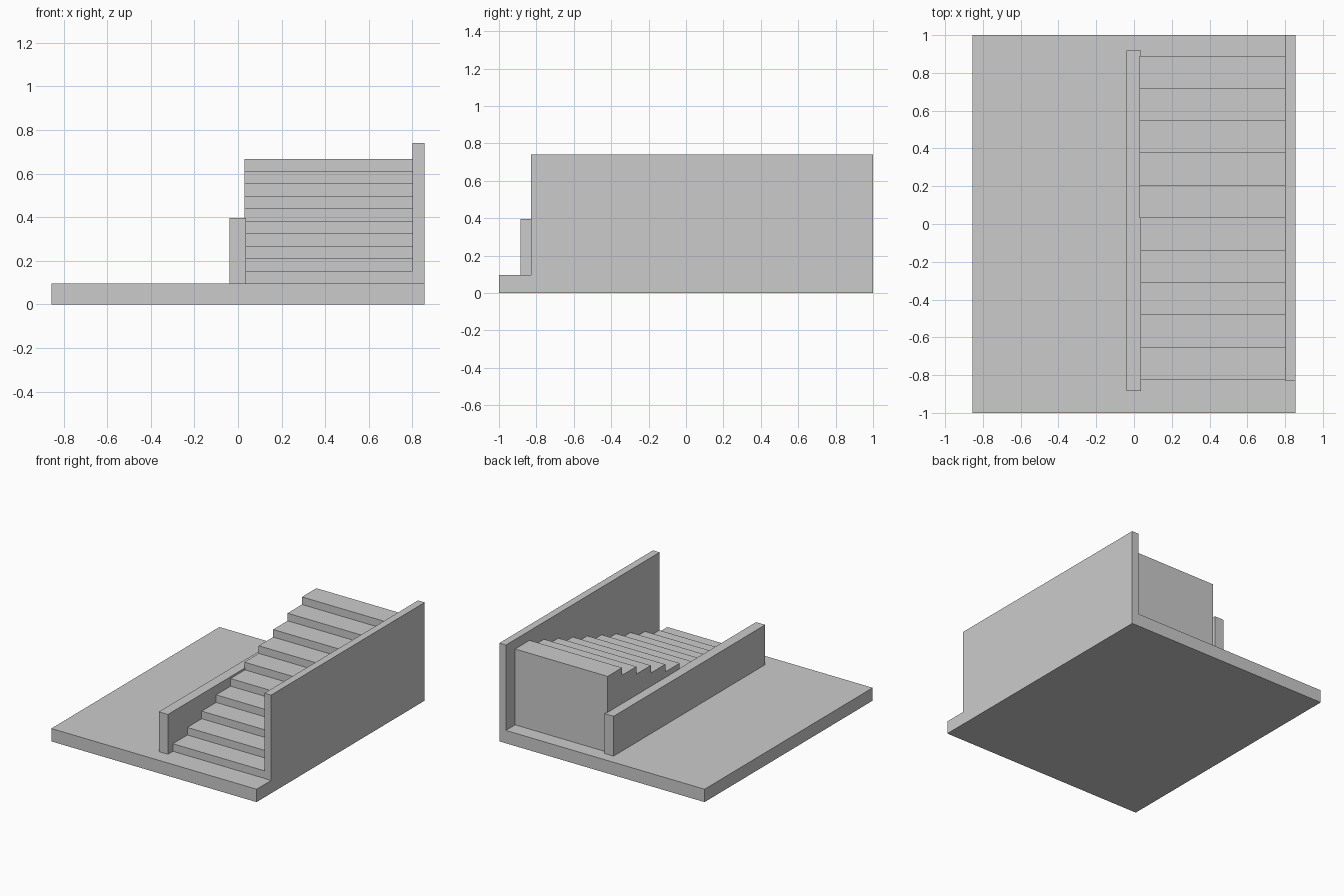
import bpy, bmesh

if "Cube" in bpy.data.objects:
    bpy.data.objects.remove(bpy.data.objects["Cube"])


def extrude_x(name, profile, x0, x1):
    """Solid made by sweeping a closed (y, z) profile from x0 to x1."""
    bm = bmesh.new()
    face = bm.faces.new([bm.verts.new((x0, y, z)) for y, z in profile])
    res = bmesh.ops.extrude_face_region(bm, geom=[face])
    moved = [v for v in res["geom"] if isinstance(v, bmesh.types.BMVert)]
    bmesh.ops.translate(bm, verts=moved, vec=(x1 - x0, 0, 0))
    bmesh.ops.recalc_face_normals(bm, faces=bm.faces)
    mesh = bpy.data.meshes.new(name)
    bm.to_mesh(mesh)
    bm.free()
    obj = bpy.data.objects.new(name, mesh)
    bpy.context.collection.objects.link(obj)
    return obj


def box(name, x, y, z):
    profile = [(y[0], z[0]), (y[1], z[0]), (y[1], z[1]), (y[0], z[1])]
    return extrude_x(name, profile, *x)


BASE_TOP = 0.097

# Ground slab
box("base_slab", (-0.855, 0.855), (-1, 1), (0, BASE_TOP))

# Tall outer wall and low inner wall
box("tall_side_wall", (0.80, 0.855), (-0.828, 1), (BASE_TOP, 0.74))
box("low_side_wall", (-0.04, 0.036), (-0.885, 0.918), (BASE_TOP, 0.397))

# Solid flight of ten steps
STEPS, START, END, TOP = 10, -0.826, 0.89, 0.668
run = (END - START) / STEPS
rise = (TOP - BASE_TOP) / STEPS
profile = [(START, BASE_TOP)]
for i in range(STEPS):
    z = BASE_TOP + (i + 1) * rise
    profile += [(START + i * run, z), (START + (i + 1) * run, z)]
profile.append((END, BASE_TOP))
extrude_x("stair_flight", profile, 0.03, 0.80)
